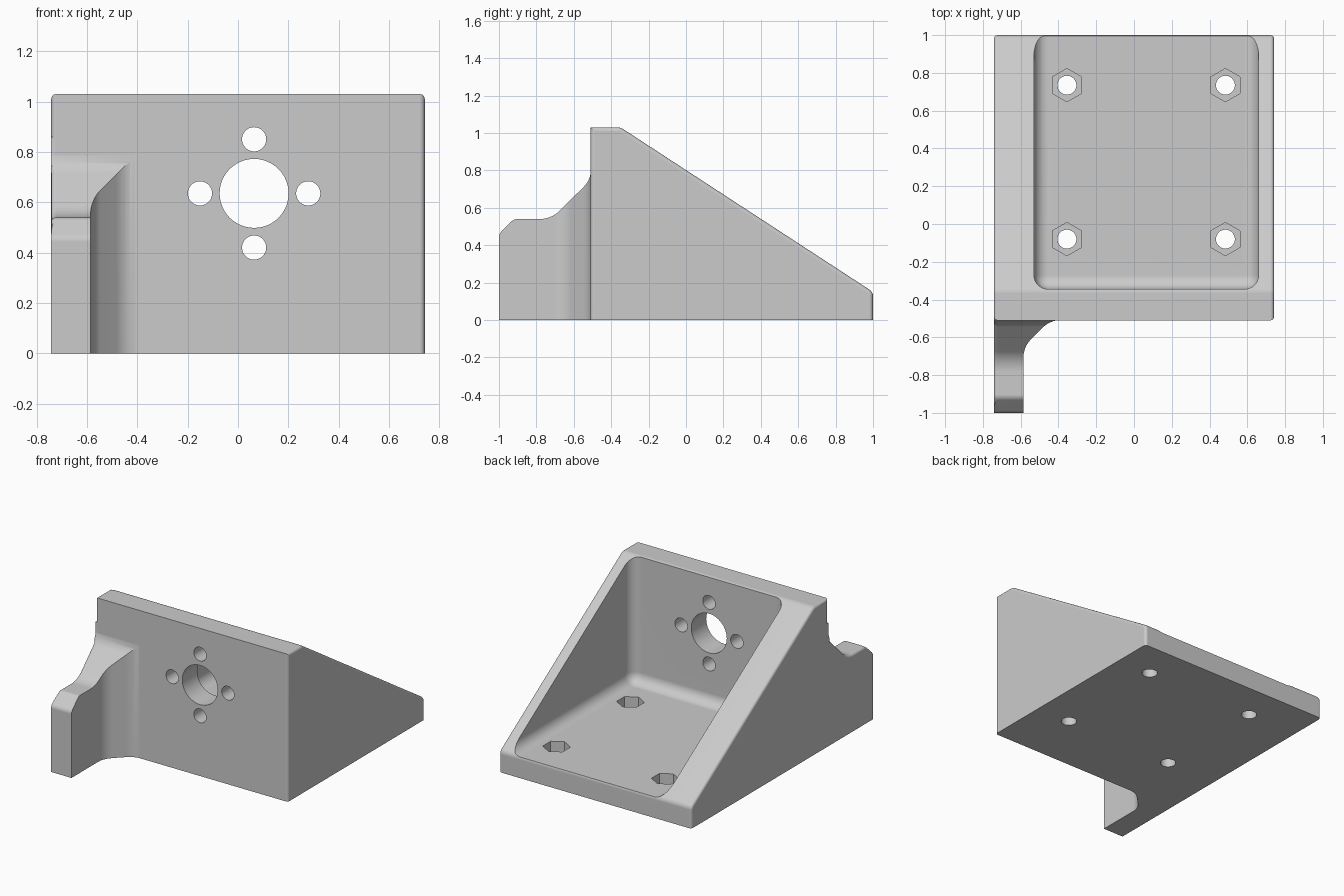
import bpy, bmesh, math
from mathutils import Vector

if "Cube" in bpy.data.objects:
    bpy.data.objects.remove(bpy.data.objects["Cube"], do_unlink=True)

grey = bpy.data.materials.new("light_grey")
grey.use_nodes = True
COLOUR = (0.6, 0.6, 0.6, 1)
grey.diffuse_color = COLOUR
grey.node_tree.nodes["Principled BSDF"].inputs["Base Color"].default_value = COLOUR


def rounded(corners, steps=5):
    """Fillet a polygon given as (u, v, radius) corners."""
    pts = []
    n = len(corners)
    for i, (u, v, r) in enumerate(corners):
        p = Vector((u, v))
        if r == 0:
            pts.append(p)
            continue
        a = (Vector(corners[i - 1][:2]) - p).normalized()
        b = (Vector(corners[(i + 1) % n][:2]) - p).normalized()
        half = a.angle(b) / 2
        centre = p + (a + b).normalized() * r / math.sin(half)
        t = r / math.tan(half)
        start, end = p + a * t - centre, p + b * t - centre
        for k in range(steps + 1):
            pts.append(centre + start.lerp(end, k / steps).normalized() * r)
    return pts


def finish(name, bm):
    bmesh.ops.recalc_face_normals(bm, faces=bm.faces)
    mesh = bpy.data.meshes.new(name)
    bm.to_mesh(mesh)
    bm.free()
    mesh.materials.append(grey)
    ob = bpy.data.objects.new(name, mesh)
    bpy.context.collection.objects.link(ob)
    return ob


def prism(name, pts, axis, lo, hi, bevel_rule=None):
    """Extrude a 2D outline along an axis, rounding the edges the rule picks."""
    place = {"x": lambda u, v: (lo, u, v),
             "y": lambda u, v: (u, lo, v),
             "z": lambda u, v: (u, v, lo)}[axis]
    bm = bmesh.new()
    face = bm.faces.new([bm.verts.new(place(*p)) for p in pts])
    ext = bmesh.ops.extrude_face_region(bm, geom=[face])["geom"]
    shift = Vector([hi - lo if a == axis else 0 for a in "xyz"])
    bmesh.ops.translate(bm, vec=shift, verts=[g for g in ext if isinstance(g, bmesh.types.BMVert)])
    bmesh.ops.recalc_face_normals(bm, faces=bm.faces)
    if bevel_rule:
        edges = [e for e in bm.edges if bevel_rule((e.verts[0].co + e.verts[1].co) / 2)]
        bmesh.ops.bevel(bm, geom=edges, offset=0.02, segments=4, profile=0.5, affect="EDGES")
    return finish(name, bm)


def circle(u, v, r, n=48, turn=0.0):
    return [Vector((u + r * math.cos(turn + math.tau * i / n),
                    v + r * math.sin(turn + math.tau * i / n))) for i in range(n)]


def combine(target, tool, operation):
    mod = target.modifiers.new("combine", "BOOLEAN")
    mod.operation = operation
    mod.solver = "EXACT"
    mod.object = tool
    bpy.context.view_layer.objects.active = target
    bpy.ops.object.modifier_apply(modifier=mod.name)
    bpy.data.objects.remove(tool, do_unlink=True)


LEFT, RIGHT, FRONT = 0.742, -0.742, -0.51

# Wedge-shaped body
wedge = rounded([(FRONT, 0, 0), (1, 0, 0), (1, 0.15, 0.04), (-0.35, 1.03, 0.06), (FRONT, 1.03, 0)])
bracket = prism("angle_bracket", wedge, "x", RIGHT, LEFT,
                lambda m: abs(m.x) > 0.7 and m.z > 0.01)

# Front arm: side outline crossed with a filleted plan outline
side = rounded([(-1, 0, 0), (-1, 0.46, 0.04), (-0.92, 0.54, 0.04), (-0.72, 0.54, 0.15),
                (-0.509, 0.75, 0.12), (-0.509, 0.86, 0), (-0.45, 0.86, 0), (-0.45, 0, 0)])
arm = prism("front_arm", side, "x", RIGHT, -0.36,
            lambda m: m.x < -0.7 and m.y < -0.52 and 0.5 < m.z < 0.8)
plan = rounded([(-0.8, -0.4, 0), (-0.8, -1.1, 0), (-0.585, -1.1, 0), (-0.585, -0.65, 0.13),
                (-0.444, -0.509, 0.13), (-0.3, -0.509, 0), (-0.3, -0.4, 0)])
combine(arm, prism("arm_plan", plan, "z", -0.1, 1.2), "INTERSECT")
combine(bracket, arm, "UNION")

# Open cavity with rounded corners
bm = bmesh.new()
bmesh.ops.create_cube(bm, size=1)
low, high = Vector((-0.53, -0.345, 0.145)), Vector((0.66, 2, 2))
for vert in bm.verts:
    vert.co = [(low[i] + high[i]) / 2 + vert.co[i] * (high[i] - low[i]) for i in range(3)]
bmesh.ops.bevel(bm, geom=bm.edges[:], offset=0.075, segments=6, profile=0.5, affect="EDGES")
combine(bracket, finish("cavity_cutter", bm), "DIFFERENCE")

# Shaft hole and four screw holes in the upright wall
CX, CZ = 0.064, 0.635
holes = [(CX, CZ, 0.137)]
for dx, dz in ((1, 0), (-1, 0), (0, 1), (0, -1)):
    holes.append((CX + 0.215 * dx, CZ + 0.215 * dz, 0.048))
for x, z, r in holes:
    combine(bracket, prism("wall_hole", circle(x, z, r), "y", -0.7, -0.2), "DIFFERENCE")

# Bolt holes with hexagonal nut pockets in the floor
for x in (-0.355, 0.484):
    for y in (-0.08, 0.735):
        combine(bracket, prism("bolt_hole", circle(x, y, 0.05, 32), "z", -0.1, 0.3), "DIFFERENCE")
        combine(bracket, prism("nut_pocket", circle(x, y, 0.088, 6, math.pi / 6), "z", 0.06, 0.25),
                "DIFFERENCE")

# Smooth rounds, flat faces
bpy.ops.object.select_all(action="DESELECT")
bracket.select_set(True)
bpy.context.view_layer.objects.active = bracket
bpy.ops.object.shade_smooth_by_angle(angle=math.radians(30))
weighted = bracket.modifiers.new("flat_faces", "WEIGHTED_NORMAL")
weighted.keep_sharp = True
